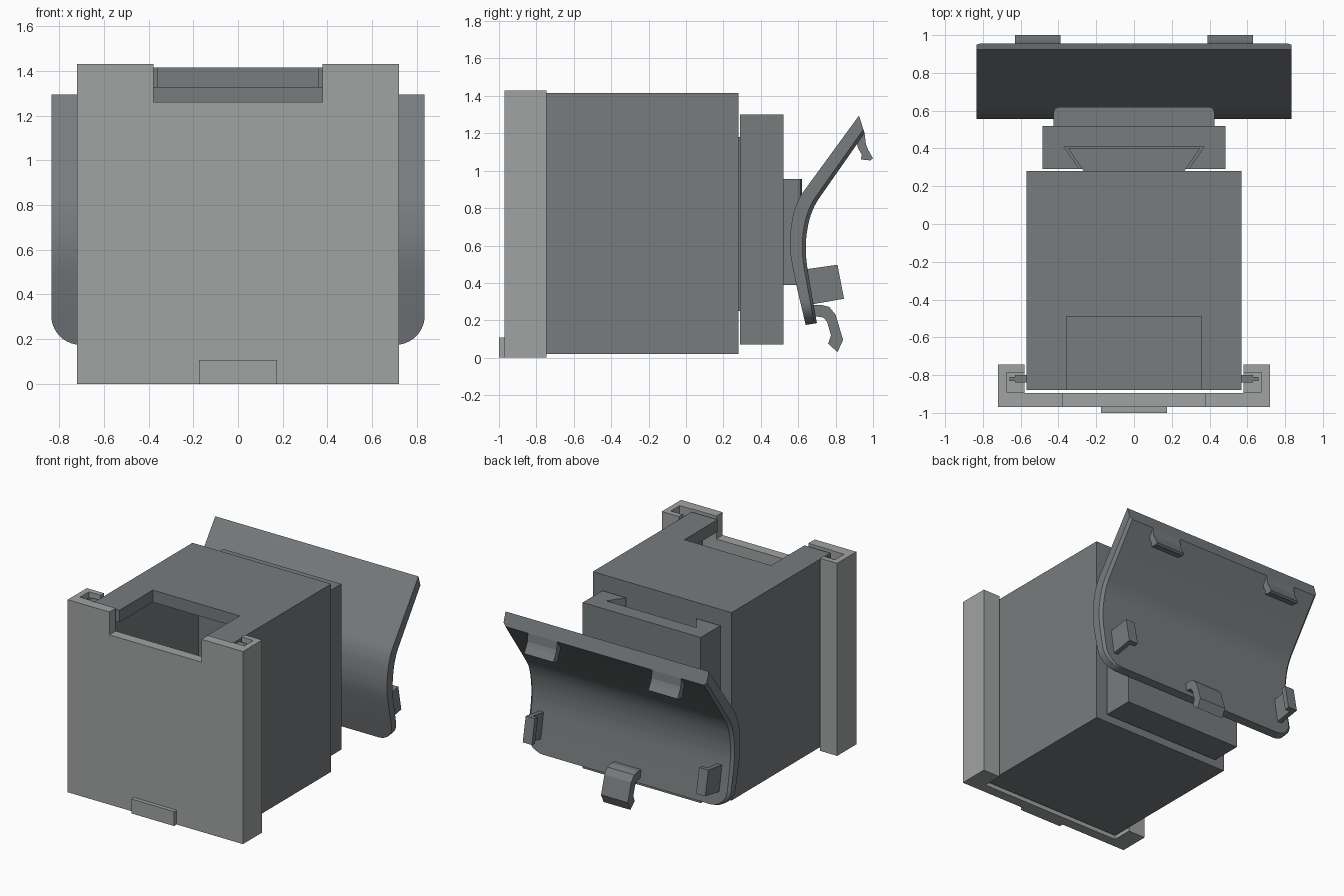
import bpy, bmesh, math

if "Cube" in bpy.data.objects:
    bpy.data.objects.remove(bpy.data.objects["Cube"])


def material(name, col):
    m = bpy.data.materials.new(name)
    m.diffuse_color = (*col, 1)
    m.use_nodes = True
    m.node_tree.nodes["Principled BSDF"].inputs["Base Color"].default_value = m.diffuse_color
    return m


LIGHT = material("light_grey", (0.35, 0.37, 0.365))
DARK = material("dark_grey", (0.185, 0.2, 0.208))


def finish(name, bm, mat):
    bmesh.ops.recalc_face_normals(bm, faces=bm.faces)
    me = bpy.data.meshes.new(name)
    bm.to_mesh(me)
    bm.free()
    me.materials.append(mat)
    ob = bpy.data.objects.new(name, me)
    bpy.context.collection.objects.link(ob)
    return ob


def prism(name, pts, lo, hi, axis, mat):
    """Extrude a 2D outline: axis 'z' takes (x, y) points, axis 'x' takes (y, z)."""
    bm = bmesh.new()
    put = (lambda p, h: (p[0], p[1], h)) if axis == 'z' else (lambda p, h: (h, p[0], p[1]))
    a = [bm.verts.new(put(p, lo)) for p in pts]
    b = [bm.verts.new(put(p, hi)) for p in pts]
    bm.faces.new(a)
    bm.faces.new(b[::-1])
    for i in range(len(pts)):
        j = (i + 1) % len(pts)
        bm.faces.new((a[i], b[i], b[j], a[j]))
    return finish(name, bm, mat)


def box(name, x0, x1, y0, y1, z0, z1, mat):
    return prism(name, [(x0, y0), (x1, y0), (x1, y1), (x0, y1)], z0, z1, 'z', mat)


def cut(ob, cutter):
    cutter.hide_render = True
    cutter.hide_set(True)
    m = ob.modifiers.new("cut", 'BOOLEAN')
    m.operation = 'DIFFERENCE'
    m.solver = 'EXACT'
    m.object = cutter


def smooth(ob, angle=30):
    bpy.ops.object.select_all(action='DESELECT')
    ob.select_set(True)
    bpy.context.view_layer.objects.active = ob
    bpy.ops.object.shade_smooth_by_angle(angle=math.radians(angle))


# Hollow body, open at the front, with a notch in its roof
body = box("body", -0.57, 0.57, -0.88, 0.28, 0.02, 1.415, DARK)
cut(body, box("body_cavity_cutter", -0.48, 0.48, -1.2, 0.22, 0.11, 1.325, DARK))
cut(body, box("roof_notch_cutter", -0.357, 0.357, -1.2, -0.49, 1.2, 1.6, DARK))

# Sliding front cover: C-shaped channels, closed at the bottom
half = [(0.72, -0.97), (0.72, -0.745), (0.58, -0.745), (0.58, -0.785), (0.675, -0.785),
        (0.675, -0.89), (0.58, -0.89), (0.58, -0.895)]
outline = half + [(-x, y) for x, y in reversed(half)]
cover = prism("front_cover", outline, 0, 1.43, 'z', LIGHT)
cut(cover, box("cover_notch_cutter", -0.378, 0.378, -1.2, -0.85, 1.26, 1.6, LIGHT))
box("cover_pull_tab", -0.175, 0.175, -1.0, -0.97, 0, 0.107, LIGHT)

# Channel stops and the body rails that slide in the channels
for s, side in ((-1, "left"), (1, "right")):
    xs = sorted((s * 0.58, s * 0.7))
    box(side + "_channel_stop", *xs, -0.9, -0.76, 0.0, 0.08, LIGHT)
    xs = sorted((s * 0.56, s * 0.63))
    box(side + "_rail", *xs, -0.84, -0.80, 0.1, 1.4, DARK)
    xs = sorted((s * 0.63, s * 0.66))
    box(side + "_rail_tip", *xs, -0.83, -0.81, 0.1, 1.4, DARK)

# Dovetail joint between body and rear block
prism("dovetail", [(-0.26, 0.27), (0.26, 0.27), (0.35, 0.4), (-0.35, 0.4)],
      0.25, 1.18, 'z', DARK)
block = box("rear_block", -0.485, 0.485, 0.29, 0.52, 0.07, 1.3, DARK)
cut(block, prism("dovetail_slot_cutter",
                 [(-0.267, 0.26), (0.267, 0.26), (0.37, 0.407), (-0.37, 0.407)],
                 0.24, 1.6, 'z', DARK))

# Neck joining the block to the cradle
prism("neck", [(-0.425, 0.51), (0.425, 0.51), (0.425, 0.595), (0.418, 0.612), (0.4, 0.62),
               (-0.4, 0.62), (-0.418, 0.612), (-0.425, 0.595)], 0.39, 0.955, 'z', DARK)

# Curved cradle: pairs of outer and inner (y, z) points, resampled from bottom to top
outer = [(0.64, 0.175), (0.595, 0.365), (0.562, 0.53), (0.556, 0.62), (0.562, 0.7),
         (0.58, 0.79), (0.622, 0.88), (0.925, 1.295)]
inner = [(0.70, 0.185), (0.668, 0.365), (0.645, 0.51), (0.641, 0.6), (0.648, 0.68),
         (0.668, 0.765), (0.71, 0.85), (0.955, 1.2)]


def curve_point(pts, t):
    i = min(int(t), len(pts) - 2)
    f = t - i
    if 1 <= i < len(pts) - 2:  # spline through the bend, straight at the ends
        a, b, c, d = pts[i - 1:i + 3]
        m0 = [(c[k] - a[k]) / 2 for k in (0, 1)] if i > 1 else [c[k] - b[k] for k in (0, 1)]
        m1 = [(d[k] - b[k]) / 2 for k in (0, 1)]
        if i + 3 == len(pts):
            m1 = [c[k] - b[k] for k in (0, 1)]
        if i == len(pts) - 3:
            L = math.dist(c, d)
            m1 = [(d[k] - c[k]) / L * math.dist(b, c) for k in (0, 1)]
        h = (2*f**3 - 3*f**2 + 1, f**3 - 2*f**2 + f, -2*f**3 + 3*f**2, f**3 - f**2)
        return [h[0]*b[k] + h[1]*m0[k] + h[2]*c[k] + h[3]*m1[k] for k in (0, 1)]
    return [pts[i][k] * (1 - f) + pts[i + 1][k] * f for k in (0, 1)]


W, R = 0.835, 0.13
steps = [(1 - math.cos(k / 10 * math.pi / 2)) * 0.72 for k in range(11)] + [1]
steps += [1 + k / 4 for k in range(1, 21)] + [7]
bm = bmesh.new()
rings = []
for t in steps:
    o, i = curve_point(outer, t), curve_point(inner, t)
    m = [o[k] * 0.22 + i[k] * 0.78 for k in (0, 1)]
    d = max(0.0, R - (o[1] - 0.175))
    w = W - R + math.sqrt(max(0.0, R * R - d * d))
    side = [(w, o), (w, m), (w - 0.02, i)]
    ring = side + [(-x, p) for x, p in reversed(side)]
    rings.append([bm.verts.new((x, p[0], p[1])) for x, p in ring])
for a, b in zip(rings, rings[1:]):
    for k in range(6):
        n = (k + 1) % 6
        bm.faces.new((a[k], a[n], b[n], b[k]))
bm.faces.new(rings[0])
bm.faces.new(rings[-1])
smooth(finish("cradle", bm, DARK), 25)

# Clips along the cradle rim
top_clip = [(0.90, 1.2), (0.955, 1.2), (0.962, 1.14), (0.975, 1.11), (1.0, 1.065),
            (0.985, 1.055), (0.935, 1.06), (0.94, 1.085), (0.92, 1.12)]
side_arm = [(0.64, 0.473), (0.81, 0.497), (0.845, 0.315), (0.67, 0.285)]
side_lip = [(0.773, 0.492), (0.81, 0.497), (0.845, 0.315), (0.81, 0.309)]
for s, side in ((-1, "left"), (1, "right")):
    prism(side + "_top_clip", top_clip, *sorted((s * 0.39, s * 0.63)), 'x', DARK)
    prism(side + "_side_clip_arm", side_arm, *sorted((s * 0.715, s * 0.75)), 'x', DARK)
    prism(side + "_side_clip_lip", side_lip, *sorted((s * 0.675, s * 0.715)), 'x', DARK)
prism("bottom_clip", [(0.67, 0.28), (0.72, 0.283), (0.765, 0.272), (0.8, 0.23), (0.84, 0.095),
                      (0.81, 0.03), (0.76, 0.075), (0.775, 0.12), (0.755, 0.19),
                      (0.735, 0.215), (0.67, 0.225)], -0.11, 0.11, 'x', DARK)
